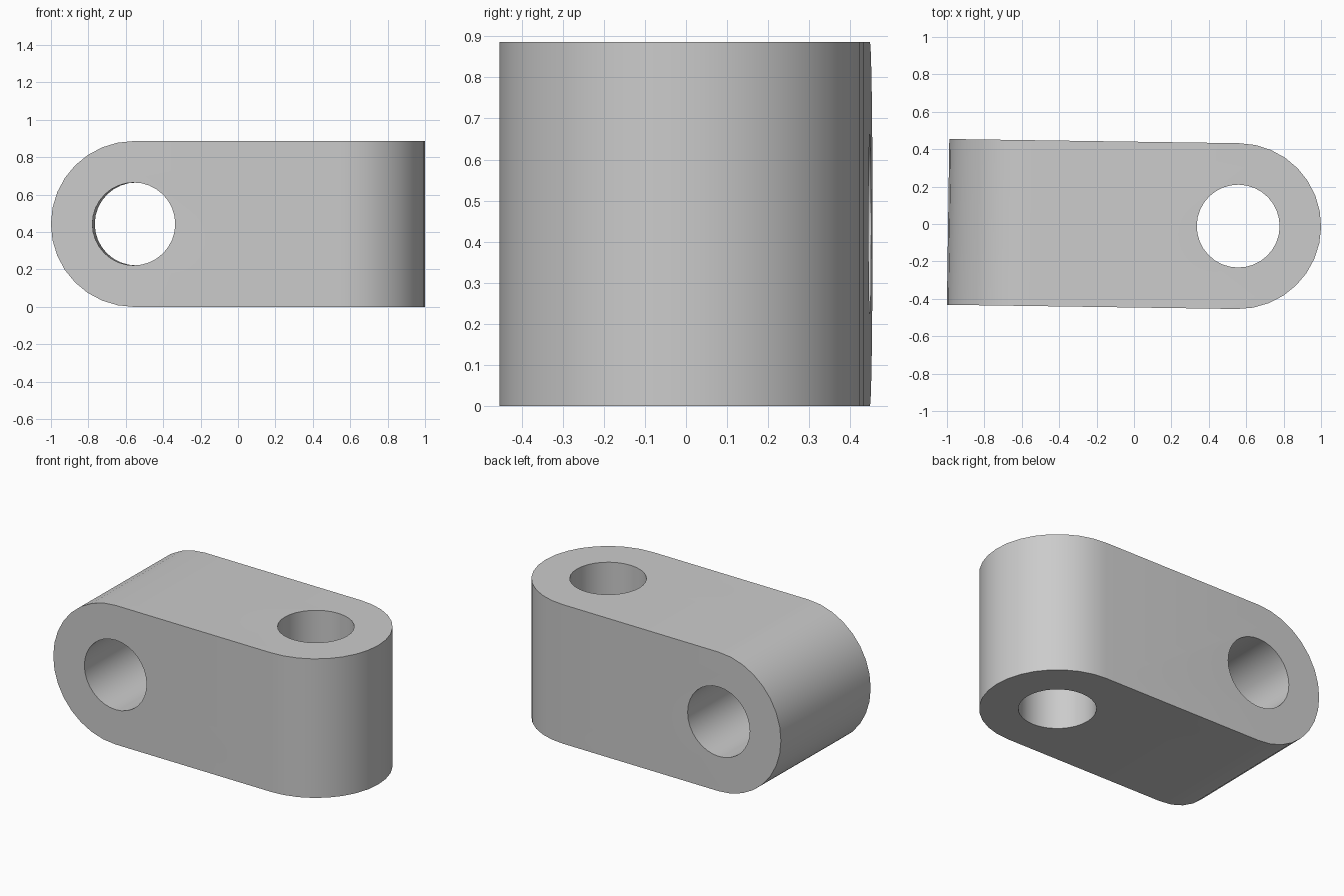
import bpy, bmesh, math
from mathutils import Matrix, Vector

cube = bpy.data.objects.get("Cube")
if cube:
    bpy.data.objects.remove(cube, do_unlink=True)

R = 0.4432          # half width and end radius
HOLE = R / 2
END = 0.9972        # half length
PIVOT = END - R     # hole centres lie at +-PIVOT
TILT = -0.0145      # slight turn about z
SEG = 32

grey = bpy.data.materials.new("plain grey")
grey.use_nodes = True
colour = (0.6, 0.6, 0.6, 1)
grey.diffuse_color = colour
grey.node_tree.nodes["Principled BSDF"].inputs["Base Color"].default_value = colour


def prism(name, points, matrix=Matrix()):
    """Extrude an xy outline from z = -1 to z = 1, then transform it."""
    bm = bmesh.new()
    face = bm.faces.new([bm.verts.new((x, y, -1)) for x, y in points])
    top = bmesh.ops.extrude_face_region(bm, geom=[face])["geom"]
    bmesh.ops.translate(bm, vec=(0, 0, 2),
                        verts=[v for v in top if isinstance(v, bmesh.types.BMVert)])
    bmesh.ops.transform(bm, matrix=matrix, verts=bm.verts)
    bmesh.ops.recalc_face_normals(bm, faces=bm.faces)
    mesh = bpy.data.meshes.new(name)
    bm.to_mesh(mesh)
    bm.free()
    mesh.materials.append(grey)
    obj = bpy.data.objects.new(name, mesh)
    bpy.context.collection.objects.link(obj)
    return obj


def arc(cx, r, start, end, steps):
    return [(cx + r * math.cos(a), r * math.sin(a))
            for a in (start + (end - start) * i / steps for i in range(steps + 1))]


# Tongue outline: round at +x, running on past the far end
tongue = arc(PIVOT, R, -math.pi / 2, math.pi / 2, SEG // 2)
hole = arc(PIVOT, HOLE, 0, math.tau, SEG)[:-1]
upright = Matrix.Rotation(math.pi, 4, "Z") @ Matrix.Rotation(math.pi / 2, 4, "X")

# Link body: round seen from above at +x, round seen from the front at -x
body = prism("link_body", tongue + [(-END, R), (-END, -R)])
cutters = [
    (prism("side_profile_cutter", tongue + [(-2, R), (-2, -R)], upright), "INTERSECT"),
    (prism("vertical_hole_cutter", hole), "DIFFERENCE"),
    (prism("cross_hole_cutter", hole, upright), "DIFFERENCE"),
]
bpy.context.view_layer.objects.active = body
body.select_set(True)
for cutter, operation in cutters:
    mod = body.modifiers.new(cutter.name, "BOOLEAN")
    mod.operation = operation
    mod.solver = "EXACT"
    mod.object = cutter
    bpy.ops.object.modifier_apply(modifier=mod.name)
    bpy.data.objects.remove(cutter, do_unlink=True)

# Turn slightly, centre and stand on the floor
mesh = body.data
mesh.transform(Matrix.Rotation(TILT, 4, "Z"))
low = Vector([min(v.co[i] for v in mesh.vertices) for i in range(3)])
high = Vector([max(v.co[i] for v in mesh.vertices) for i in range(3)])
mid = (low + high) / 2
mesh.transform(Matrix.Translation((-mid.x, -mid.y, -low.z)))
bpy.ops.object.shade_smooth_by_angle(angle=math.radians(30))
